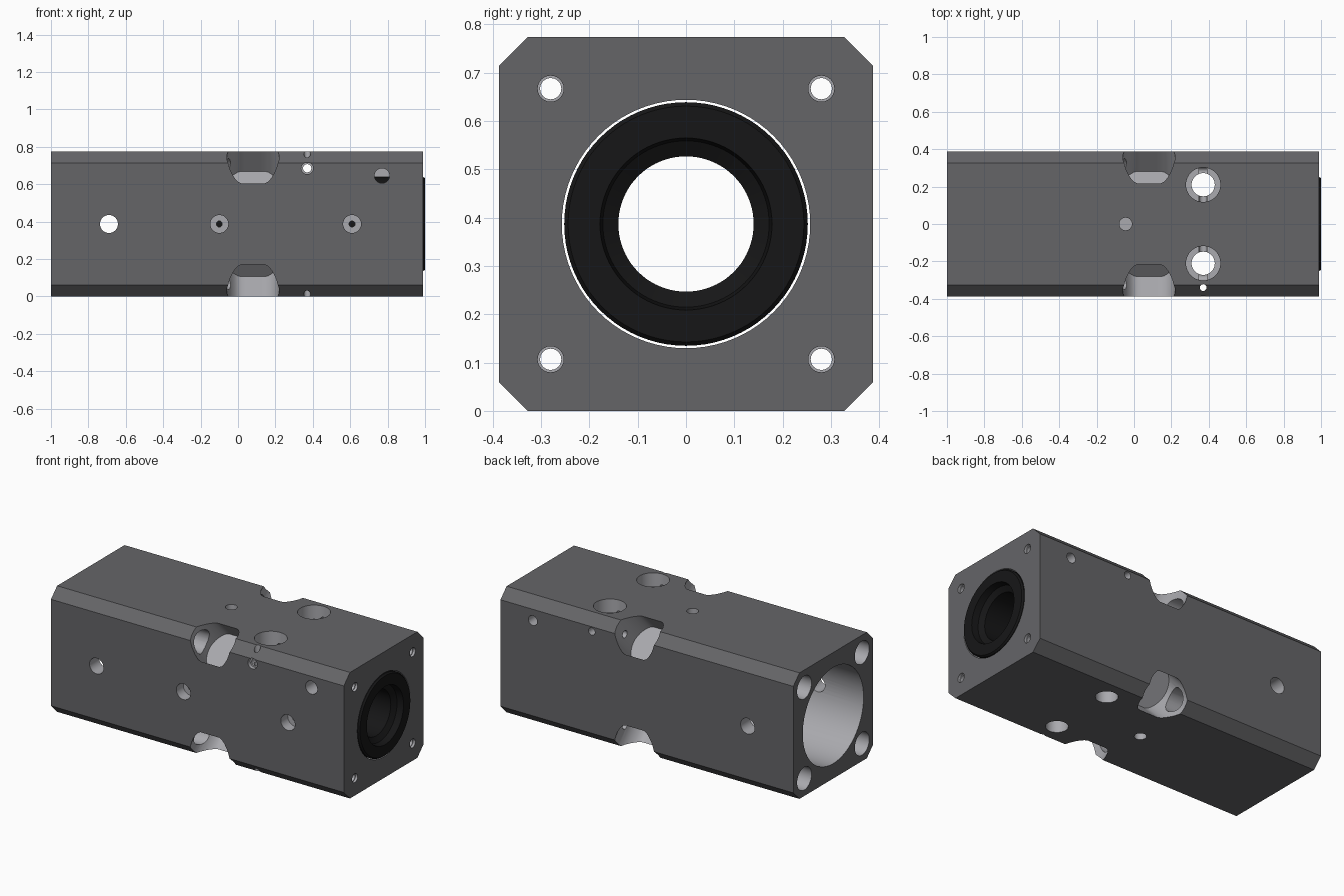
import bpy, bmesh, math
from mathutils import Matrix, Vector

if "Cube" in bpy.data.objects:
    bpy.data.objects.remove(bpy.data.objects["Cube"])

C = 0.387   # half width and height of the block's section
X1 = 0.99   # right end of the block

def material(name, v):
    m = bpy.data.materials.new(name)
    m.diffuse_color = (v, v, v * 1.06, 1)
    m.use_nodes = True
    m.node_tree.nodes["Principled BSDF"].inputs["Base Color"].default_value = m.diffuse_color
    return m

dark = material("dark_grey", 0.13)
light = material("machined_grey", 0.4)
black = material("black", 0.008)

def new_object(name, bm, mat):
    bmesh.ops.recalc_face_normals(bm, faces=bm.faces)
    me = bpy.data.meshes.new(name)
    bm.to_mesh(me)
    bm.free()
    me.materials.append(mat)
    ob = bpy.data.objects.new(name, me)
    bpy.context.collection.objects.link(ob)
    return ob

def smooth(ob):
    bpy.ops.object.select_all(action='DESELECT')
    bpy.context.view_layer.objects.active = ob
    ob.select_set(True)
    bpy.ops.object.shade_smooth_by_angle(angle=math.radians(30))

# chamfered block, extruded along x
k = C - 0.06
outline = [(-k, -C), (k, -C), (C, -k), (C, k), (k, C), (-k, C), (-C, k), (-C, -k)]
bm = bmesh.new()
face = bm.faces.new([bm.verts.new((-1, y, z + C)) for y, z in outline])
ext = bmesh.ops.extrude_face_region(bm, geom=[face])
bmesh.ops.translate(bm, vec=(1 + X1, 0, 0),
                    verts=[v for v in ext["geom"] if isinstance(v, bmesh.types.BMVert)])
body = new_object("block_body", bm, dark)

def cut(p, q, r, flat=None, seg=40):
    """Drill a round hole of radius r from p to q; flat limits its local height."""
    p, q = Vector(p), Vector(q)
    z = (q - p).normalized()
    x = Vector((0, 1, 0)) if abs(z.x) > 0.9 else Vector((1, 0, 0))
    y = z.cross(x)
    m = Matrix((x, y, z)).transposed().to_4x4()
    m.translation = (p + q) / 2
    bm = bmesh.new()
    bmesh.ops.create_cone(bm, cap_ends=True, segments=seg, radius1=r, radius2=r,
                          depth=(q - p).length)
    if flat:
        for v in bm.verts:
            v.co.y = max(-flat, min(flat, v.co.y))
    bmesh.ops.transform(bm, matrix=m, verts=bm.verts)
    tool = new_object("cutter", bm, light)
    tool.hide_render = True
    mod = body.modifiers.new("cut", 'BOOLEAN')
    mod.operation = 'DIFFERENCE'
    mod.solver = 'EXACT'
    mod.material_mode = 'TRANSFER'
    mod.object = tool
    bpy.context.view_layer.objects.active = body
    bpy.ops.object.modifier_apply(modifier=mod.name)
    bpy.data.objects.remove(tool)

# stepped main bore
cut((-1.1, 0, C), (1.1, 0, C), 0.257, seg=80)
cut((-1.1, 0, C), (-0.2, 0, C), 0.295, seg=80)

# per corner: diagonal pocket, large screw hole from the left, small one from the right
for sy in (-1, 1):
    for sz in (-1, 1):
        cut((0.08, sy * 0.1965, C + sz * 0.1965), (0.08, sy * 0.5, C + sz * 0.5), 0.14, flat=0.12)
        y, z = sy * 0.28, C + sz * 0.28
        cut((-1.1, y, z), (0.0, y, z), 0.07)
        cut((0.1, y, z), (1.1, y, z), 0.022, seg=24)
        cut((X1 - 0.015, y, z), (1.1, y, z), 0.027, seg=24)

# cross hole near the left end
cut((-0.69, -0.5, C), (-0.69, 0.5, C), 0.048)

# stepped oil holes in the front
for x in (-0.1, 0.61):
    cut((x, -0.5, C), (x, -0.32, C), 0.048)
    cut((x, -0.35, C), (x, -0.2, C), 0.016, seg=20)

# upper side holes
cut((0.77, -0.5, 0.645), (0.77, -0.05, 0.645), 0.04)
cut((0.77, 0.5, 0.645), (0.77, 0.3, 0.645), 0.03)
cut((0.37, -0.5, 0.685), (0.37, 0.5, 0.685), 0.022, seg=24)
cut((0.37, -0.5, 0.685), (0.37, -0.365, 0.685), 0.032, seg=24)

# vertical holes
for y in (-0.21, 0.21):
    cut((0.37, y, -0.1), (0.37, y, 0.9), 0.062)
    cut((0.37, y, 0.69), (0.37, y, 0.9), 0.092)
cut((0.37, -0.34, -0.1), (0.37, -0.34, 0.9), 0.018, seg=20)
for z0, z1 in ((0.7, 0.9), (-0.1, 0.07)):
    cut((-0.045, 0, z0), (-0.045, 0, z1), 0.034, seg=28)
smooth(body)

def bush(name, profile, seg=80):
    """Revolve a closed (x, radius) profile around the bore axis."""
    bm = bmesh.new()
    rings = []
    for i in range(seg):
        a = 2 * math.pi * i / seg
        rings.append([bm.verts.new((x, r * math.cos(a), C + r * math.sin(a))) for x, r in profile])
    n = len(profile)
    for i in range(seg):
        a, b = rings[i], rings[(i + 1) % seg]
        for j in range(n):
            bm.faces.new((a[j], a[(j + 1) % n], b[(j + 1) % n], b[j]))
    smooth(new_object(name, bm, black))

# black bushes inside the bore
bush("end_bush", [(0.5, 0.252), (0.99, 0.252), (1.0, 0.244), (1.0, 0.178),
                  (0.96, 0.172), (0.94, 0.14), (0.5, 0.14)])
bush("inner_bush", [(-0.19, 0.252), (0.24, 0.252), (0.24, 0.14), (-0.19, 0.14)])
